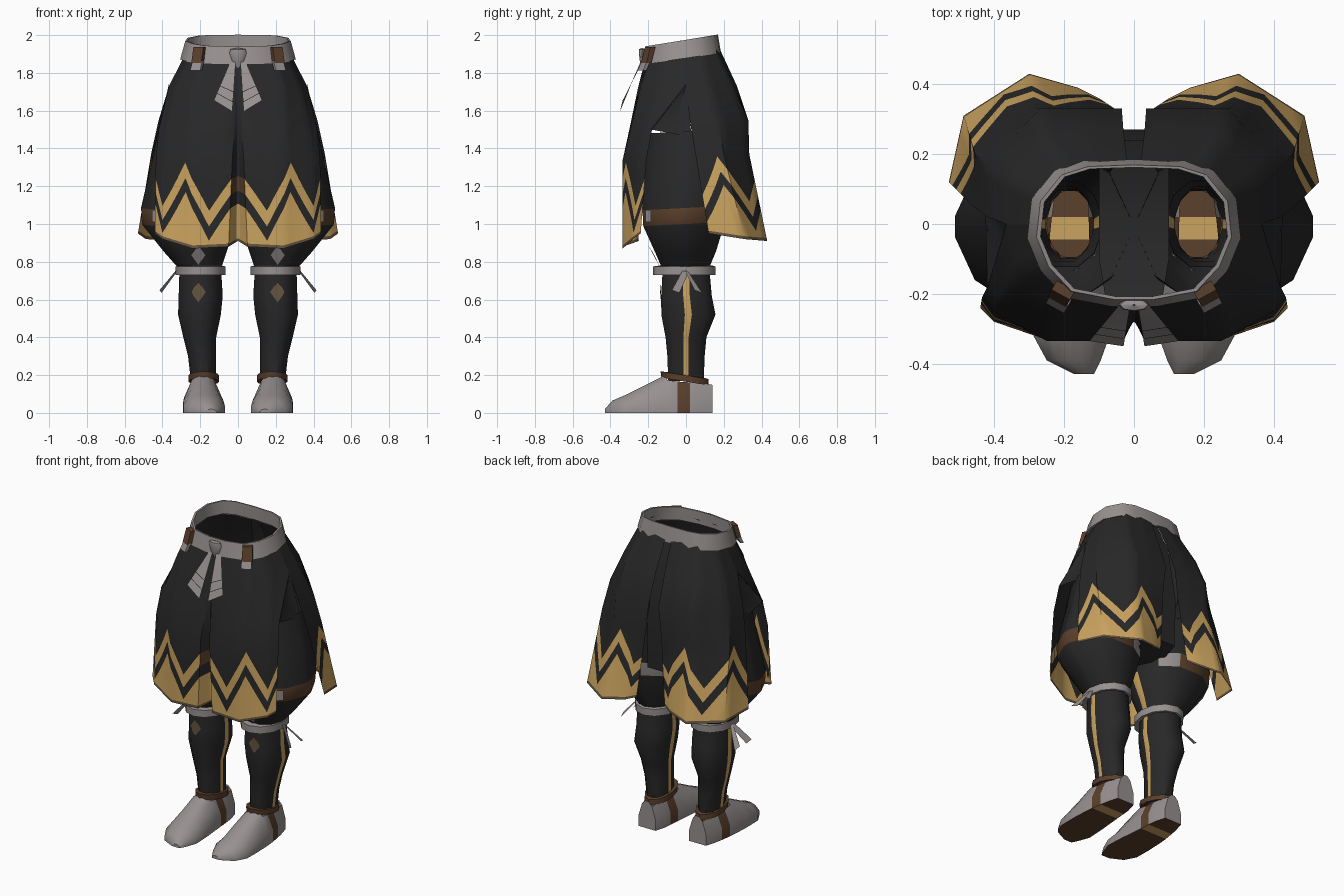
import bpy, bmesh, math
from mathutils import Vector

if "Cube" in bpy.data.objects:
    bpy.data.objects.remove(bpy.data.objects["Cube"])

# Colours
def material(name, rgb):
    m = bpy.data.materials.new(name)
    m.diffuse_color = (*rgb, 1)
    m.use_nodes = True
    m.node_tree.nodes["Principled BSDF"].inputs["Base Color"].default_value = m.diffuse_color
    return m

MATS = [material("black cloth", (0.021, 0.021, 0.022)),
        material("gold trim", (0.60, 0.37, 0.115)),
        material("brown leather", (0.105, 0.05, 0.024)),
        material("grey cloth", (0.31, 0.28, 0.28)),
        material("olive brown", (0.13, 0.09, 0.05))]
BLACK, GOLD, BROWN, GREY, OLIVE = range(5)


def make(name, verts, faces, mats, mirror=True, angle=45):
    """Mesh object from points and faces; mats is one index or one per face."""
    me = bpy.data.meshes.new(name)
    me.from_pydata([tuple(v) for v in verts], [], faces)
    for m in MATS:
        me.materials.append(m)
    for i, p in enumerate(me.polygons):
        p.material_index = mats if isinstance(mats, int) else mats[i]
    bm = bmesh.new()
    bm.from_mesh(me)
    bmesh.ops.recalc_face_normals(bm, faces=bm.faces)
    bm.to_mesh(me)
    bm.free()
    ob = bpy.data.objects.new(name, me)
    bpy.context.collection.objects.link(ob)
    bpy.ops.object.select_all(action='DESELECT')
    ob.select_set(True)
    bpy.context.view_layer.objects.active = ob
    bpy.ops.object.shade_smooth_by_angle(angle=math.radians(angle))
    if mirror:
        ob.modifiers.new("mirror", 'MIRROR')
    return ob


def grid(name, rows, rule, closed=False, keep=lambda c: True, **kw):
    """Skin rows of points; rule(row, column, centre) gives the colour."""
    n = len(rows[0])
    verts = [Vector(p) for r in rows for p in r]
    faces, mats = [], []
    for i in range(len(rows) - 1):
        for j in range(n if closed else n - 1):
            k = (j + 1) % n
            f = [i * n + j, i * n + k, (i + 1) * n + k, (i + 1) * n + j]
            c = sum((verts[q] for q in f), Vector()) / 4
            if keep(c):
                faces.append(f)
                mats.append(rule(i, j, c))
    return make(name, verts, faces, mats, **kw)


def rings(specs, angles, tilt=0):
    """Oval rings from (z, x0, x1, y0, y1)."""
    out = []
    for z, x0, x1, y0, y1 in specs:
        out.append([])
        for a in angles:
            a = math.radians(a)
            y = (y0 + y1) / 2 + (y1 - y0) / 2 * math.sin(a)
            out[-1].append(((x0 + x1) / 2 + (x1 - x0) / 2 * math.cos(a), y, z + tilt * y))
    return out


def interp(pts, s):
    for (a, p), (b, q) in zip(pts, pts[1:]):
        if s <= b:
            return p + (q - p) * (s - a) / (b - a)
    return pts[-1][1]


# Skirt panels with zigzag trim in the lowest segment
def panel(name, ctrl, zig):
    ctrl = [[Vector(p) for p in r] for r in ctrl]
    n = len(ctrl[0])
    us = sorted(set(list(range(n)) + [s for s, _ in zig] + [i / 4 for i in range(4 * n - 3)]))
    def at(row, s):
        i = min(int(s), n - 2)
        return row[i].lerp(row[i + 1], s - i)
    rows = [[at(r, s) for s in us] for r in ctrl[:-1]]
    for drop, low in ((0, 0), (0.18, 0.1), (0.34, 0.06), (None, 0.035), (None, 0)):
        rows.append([])
        for s in us:
            v = low if drop is None else max(interp(zig, s) - drop, low)
            rows[-1].append(at(ctrl[-1], s).lerp(at(ctrl[-2], s), v))
    k = len(ctrl) - 1
    cols = {k: GOLD, k + 2: GOLD, k + 3: OLIVE}
    # the trim turns brown on the centre fold
    grid(name, rows, lambda i, j, c: BROWN if i == k and abs(c.x) < .055 and c.y < 0
         else cols.get(i, BLACK))


def level(z, pts, tilt=0, k=1):
    return [(x * k, y * k, z + tilt * y) for x, y in pts]


panel("front_panel", [
    level(1.92, [(0, -.225), (.02, -.225), (.2, -.2), (.27, -.12), (.287, 0)], .15, .94),
    level(1.73, [(0, -.25), (.02, -.252), (.24, -.24), (.33, -.14), (.365, 0)]),
    level(1.5, [(0, -.28), (.02, -.30), (.25, -.295), (.38, -.22), (.42, -.18)]),
    level(1.34, [(0, -.27), (.03, -.335), (.25, -.335), (.40, -.25), (.435, -.21)]),
    [(0, -.25, .91), (.05, -.335, .88), (.24, -.335, .87), (.40, -.28, .92), (.44, -.24, .95)]],
    [(0, .8), (1, .78), (1.55, .42), (2.2, .97), (3, .42), (4, .75)])
panel("back_panel", [
    level(1.92, [(.287, 0), (.28, .08), (.2, .16), (.1, .18), (.02, .18)], .15, .94),
    level(1.73, [(.365, 0), (.355, .12), (.26, .25), (.13, .27), (.03, .265)]),
    level(1.55, [(.42, .02), (.42, .17), (.27, .33), (.15, .33), (.035, .33)]),
    level(1.37, [(.46, .05), (.455, .2), (.28, .335), (.15, .335), (.055, .33)]),
    [(.53, .12, .95), (.488, .31, .92), (.30, .43, .91), (.16, .39, .93), (.1, .36, .95)]],
    [(0, .48), (.75, .97), (1.6, .45), (2.4, .95), (3.4, .5), (4, .62)])

# Folded-in cloth at the side opening
make("side_fold", [(.366, 0, 1.74), (.42, -.185, 1.5), (.425, .03, 1.46), (.37, -.05, 1.56)],
     [(0, 1, 3), (1, 2, 3), (2, 0, 3)], BLACK)

# Recessed strip between the back panels, running under the crotch
strip = [(.03, .172, 1.92), (.06, .24, 1.73), (.09, .27, 1.4), (.1, .25, 1.1),
         (.1, .1, 1.04), (.1, -.1, 1.04), (.08, -.22, 1.1), (.05, -.24, 1.4)]
grid("centre_gusset", [[(-x, y, z), (0, y, z), (x, y, z)] for x, y, z in strip],
     lambda i, j, c: BLACK, mirror=False)

# Puffed trouser legs with a leather band, grey buckles and a gold inner seam
ANG12 = range(0, 360, 30)
SEAM = [-7, 7, 40, 70, 110, 140, 173, 187, 220, 250, 290, 320]
def puff_colour(i, j, c):
    if i == 2 and c.x > .06:
        return GREY if c.y > .15 and c.x < .2 else BROWN
    return GOLD if j == 6 and i < 2 else BLACK
grid("puffed_leg", rings([
    (.76, .09, .31, -.13, .13), (.85, .06, .39, -.17, .17), (1.0, .01, .51, -.24, .22),
    (1.085, .01, .515, -.245, .23), (1.3, 0, .465, -.23, .26), (1.49, 0, .425, -.21, .26)],
    SEAM, .05), puff_colour, closed=True, keep=lambda c: c.z < 1.1 or c.x > .1)
make("side_buckle", [(.425, -.215, 1.01), (.455, -.185, 1.01), (.455, -.185, 1.075),
                     (.425, -.215, 1.075)], [(0, 1, 2, 3)], GREY)

# Shins with gold side seams
grid("shin", rings([
    (.78, .09, .31, -.13, .13), (.62, .08, .315, -.14, .145), (.52, .09, .318, -.14, .165),
    (.40, .115, .29, -.115, .115), (.30, .115, .265, -.105, .105), (.17, .115, .25, -.1, .1)],
    SEAM), lambda i, j, c: GOLD if j in (0, 6) else BLACK, closed=True)

# Worn diamond patches on knee and shin
for name, z, y, lean, mat in (("knee_patch", .835, -.172, -.03, GREY),
                              ("shin_patch", .64, -.138, 0, OLIVE)):
    make(name, [(.21, y - lean, z - .055), (.25, y + .005, z), (.21, y + lean, z + .055),
                (.17, y + .005, z)], [(0, 1, 2, 3)], mat)

# Knee ties with hanging ends
grid("knee_tie", rings([
    (.73, .085, .31, -.14, .14), (.73, .065, .33, -.175, .155), (.775, .065, .33, -.175, .155),
    (.78, .085, .31, -.14, .14)], ANG12), lambda i, j, c: GREY, closed=True)
for i, dy in enumerate((-.055, .065)):
    make("tie_end_%d" % (i + 1), [
        (.32, -.012, .765), (.325, .014, .745), (.405, dy + .02, .635), (.415, dy - .02, .65)],
        [(0, 1, 2, 3)], GREY)

# Ankle cuffs
grid("ankle_cuff", rings([
    (.165, .115, .25, -.1, .1), (.165, .10, .262, -.13, .12), (.198, .10, .262, -.135, .12),
    (.2, .115, .25, -.1, .1)], ANG12, -.16), lambda i, j, c: BROWN, closed=True)

# Shoes: sections along y as (y, x0, x1, height), left open at the ankle
SECTIONS = [(.14, .12, .24, .175), (.07, .10, .26, .19), (.02, .095, .27, .19),
            (-.045, .09, .28, .195), (-.1, .085, .285, .205), (-.21, .075, .29, .15),
            (-.32, .07, .288, .095), (-.39, .095, .25, .065), (-.43, .115, .17, .02)]
shoe = [[(a, y, 0), (a, y, h * .4), (a + (b - a) * .2, y, h * .85), (a + (b - a) * .4, y, h),
         (a + (b - a) * .6, y, h), (a + (b - a) * .8, y, h * .85), (b, y, h * .4), (b, y, 0)]
        for y, a, b, h in SECTIONS]
def shoe_colour(i, j, c):
    if j == 7:
        return GOLD if i == 2 else BROWN
    return BROWN if i == 2 else GREY
grid("shoe", shoe, shoe_colour, closed=True, angle=50,
     keep=lambda c: not (c.y > -.1 and c.z > .12 and .13 < c.x < .24))
for name, k in (("heel_cap", 0), ("toe_cap", -1)):
    make(name, shoe[k], [tuple(range(8))], GREY)

# Tilted waistband
half = [(0, .18), (.14, .175), (.22, .15), (.285, .07), (.297, -.04), (.26, -.13), (.19, -.205),
        (.06, -.23), (0, -.23)]
loop = half + [(-x, y) for x, y in half[-2:0:-1]]
grid("waistband", [[(x * k, y * k, z + .15 * y) for x, y in loop]
                   for k, z in ((.98, 1.878), (1.03, 1.878), (.94, 1.975), (.9, 1.975), (.91, 1.89))],
     lambda i, j, c: GREY, closed=True, mirror=False)

# Belt loops with grey ends
def block(name, centre, size, turn, mat):
    ca, sa = math.cos(turn), math.sin(turn)
    pts = []
    for z in (-1, 1):
        for x, y in ((-1, -1), (1, -1), (1, 1), (-1, 1)):
            px, py = x * size[0] / 2, y * size[1] / 2 + z * .012
            pts.append((centre[0] + px * ca - py * sa, centre[1] + px * sa + py * ca,
                        centre[2] + z * size[2] / 2))
    make(name, pts, [(0, 1, 2, 3), (4, 5, 6, 7), (0, 1, 5, 4), (1, 2, 6, 5), (2, 3, 7, 6),
                     (3, 0, 4, 7)], mat)
block("belt_loop", (.208, -.20, 1.895), (.06, .03, .085), .5, BROWN)
block("belt_loop_end", (.216, -.222, 1.838), (.06, .02, .05), .5, GREY)

# Sash knot and its two hanging tails
grid("sash_knot", [[(r * math.cos(math.radians(a)), -.232 + .4 * r * math.sin(math.radians(a)), z)
                    for a in range(0, 360, 45)]
                   for r, z in ((.005, 1.825), (.03, 1.86), (.045, 1.905), (.04, 1.925), (.004, 1.932))],
     lambda i, j, c: GREY, closed=True, mirror=False)
inner = (Vector((.012, -.24, 1.86)), Vector((.03, -.35, 1.595)))
outer = (Vector((.045, -.235, 1.85)), Vector((.128, -.335, 1.655)))
grid("sash_tail", [[inner[0].lerp(inner[1], t), outer[0].lerp(outer[1], t)]
                   for t in (0, .6, .615, .8, .815, 1)],
     lambda i, j, c: BLACK if i % 2 else GREY)
